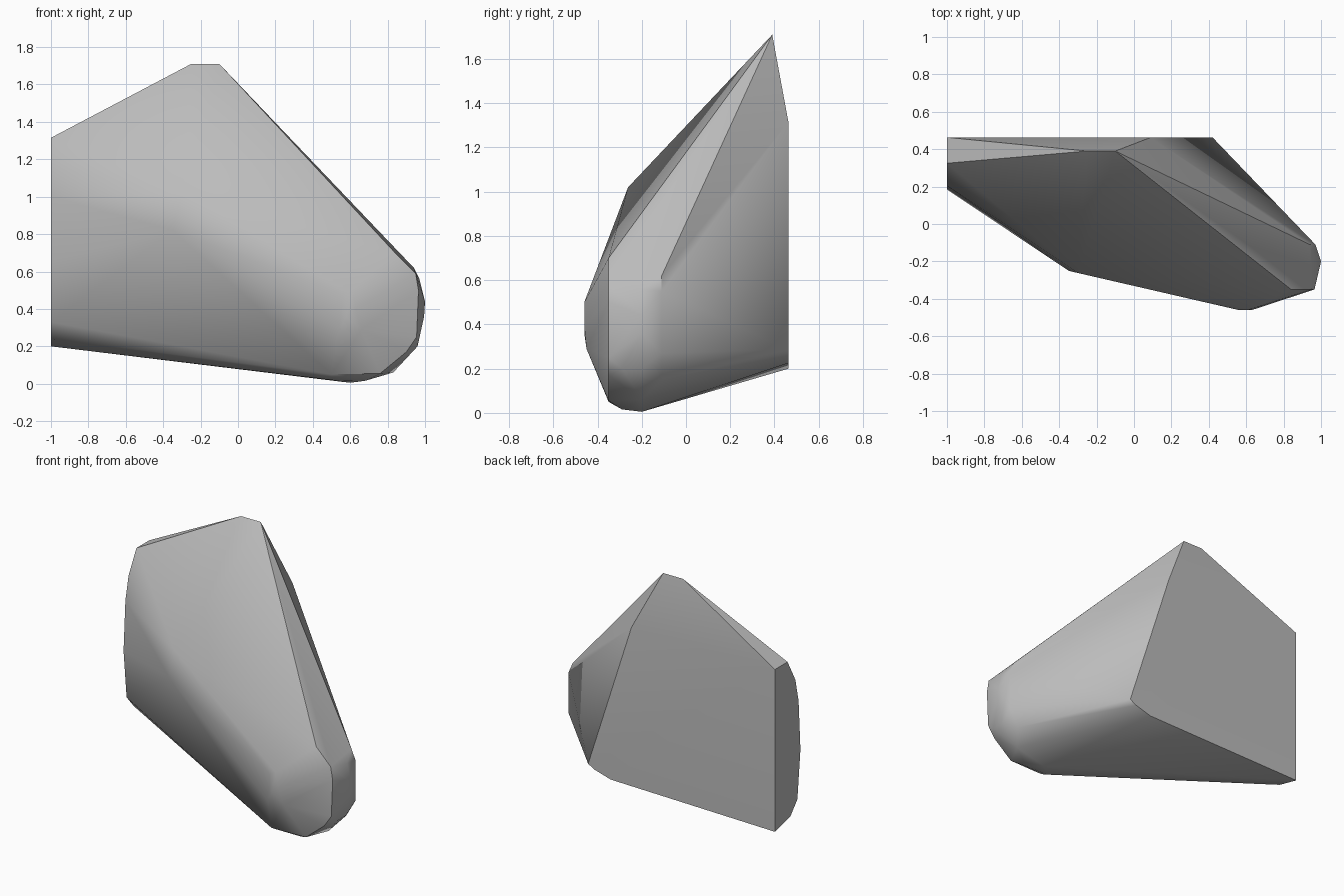
import bpy
import bmesh
import math

# Remove the default cube only
default_cube = bpy.data.objects.get("Cube")
if default_cube:
    bpy.data.objects.remove(default_cube, do_unlink=True)

LEFT_X = -1.0     # flat cut end
BACK_Y = 0.463    # flat back
RIDGE_Y = 0.39    # top ridge
FRONT_Y = -0.35   # sharp rim of the rounded nose


def make_material(name, colour):
    material = bpy.data.materials.new(name)
    material.use_nodes = True
    material.diffuse_color = colour
    shader = material.node_tree.nodes["Principled BSDF"]
    shader.inputs["Base Color"].default_value = colour
    shader.inputs["Roughness"].default_value = 0.8
    return material


def on_x(x, profile):
    """Place a (y, z) profile on a plane facing x."""
    return [(x, y, z) for y, z in profile]


def on_y(y, profile):
    """Place an (x, z) profile on a plane facing y."""
    return [(x, y, z) for x, z in profile]


def hull_object(name, points, material, smooth_angle):
    """Wrap a tight skin around the guide profiles."""
    bm = bmesh.new()
    for point in points:
        bm.verts.new(point)
    result = bmesh.ops.convex_hull(bm, input=bm.verts[:])
    spare = {g for key in ("geom_interior", "geom_unused") for g in result[key]
             if isinstance(g, bmesh.types.BMVert)}
    bmesh.ops.delete(bm, geom=list(spare), context='VERTS')
    # Merge the flat regions into clean single faces
    bmesh.ops.dissolve_limit(bm, angle_limit=math.radians(1),
                             verts=bm.verts[:], edges=bm.edges[:])
    bmesh.ops.recalc_face_normals(bm, faces=bm.faces[:])
    mesh = bpy.data.meshes.new(name)
    bm.to_mesh(mesh)
    bm.free()
    mesh.materials.append(material)
    obj = bpy.data.objects.new(name, mesh)
    bpy.context.scene.collection.objects.link(obj)
    bpy.ops.object.select_all(action='DESELECT')
    obj.select_set(True)
    bpy.context.view_layer.objects.active = obj
    bpy.ops.object.shade_smooth_by_angle(angle=math.radians(smooth_angle))
    return obj


# Flat cut end, with its bowed front side
cut_end = on_x(LEFT_X, [(BACK_Y, 1.315), (0.325, 1.315), (0.24, 1.16),
                        (0.205, 1.0), (0.185, 0.66), (0.218, 0.33),
                        (0.295, 0.24), (BACK_Y, 0.2)])

# Flat back and the ridge above it
back = on_y(BACK_Y, [(0.09, 1.315), (0.42, 0.287), (0.37, 0.26), (0.25, 0.225)])
ridge = on_y(RIDGE_Y, [(-0.25, 1.71), (-0.1, 1.71)])

# Soft bend across the front
front_bend = [(-0.3, -0.262, 1.02), (-0.35, -0.25, 0.82)]

# Front bulge of the nose
bulge = on_y(-0.46, [(0.56, 0.48), (0.61, 0.5), (0.63, 0.4), (0.58, 0.36)])
bulge += on_y(-0.45, [(0.54, 0.29), (0.66, 0.29)])

# Sharp rim around the nose
rim = on_y(FRONT_Y, [(0.84, 0.7), (0.95, 0.59), (0.965, 0.5), (0.955, 0.25),
                     (0.9, 0.17), (0.76, 0.055), (0.5, 0.05)])

# Rounded tip and underside of the nose
tip = on_y(-0.11, [(0.94, 0.62), (0.97, 0.55), (0.97, 0.27), (0.9, 0.15)])
tip += on_y(-0.2, [(0.97, 0.56), (1.0, 0.44), (0.995, 0.36), (0.96, 0.2),
                   (0.83, 0.06), (0.6, 0.005)])
underside = on_y(-0.29, [(0.68, 0.016), (0.5, 0.02), (0.96, 0.2)])

grey = make_material("stone grey", (0.5, 0.5, 0.5, 1.0))
hull_object("rock_chunk",
            cut_end + back + ridge + front_bend + bulge + rim + tip + underside,
            grey, 32)
